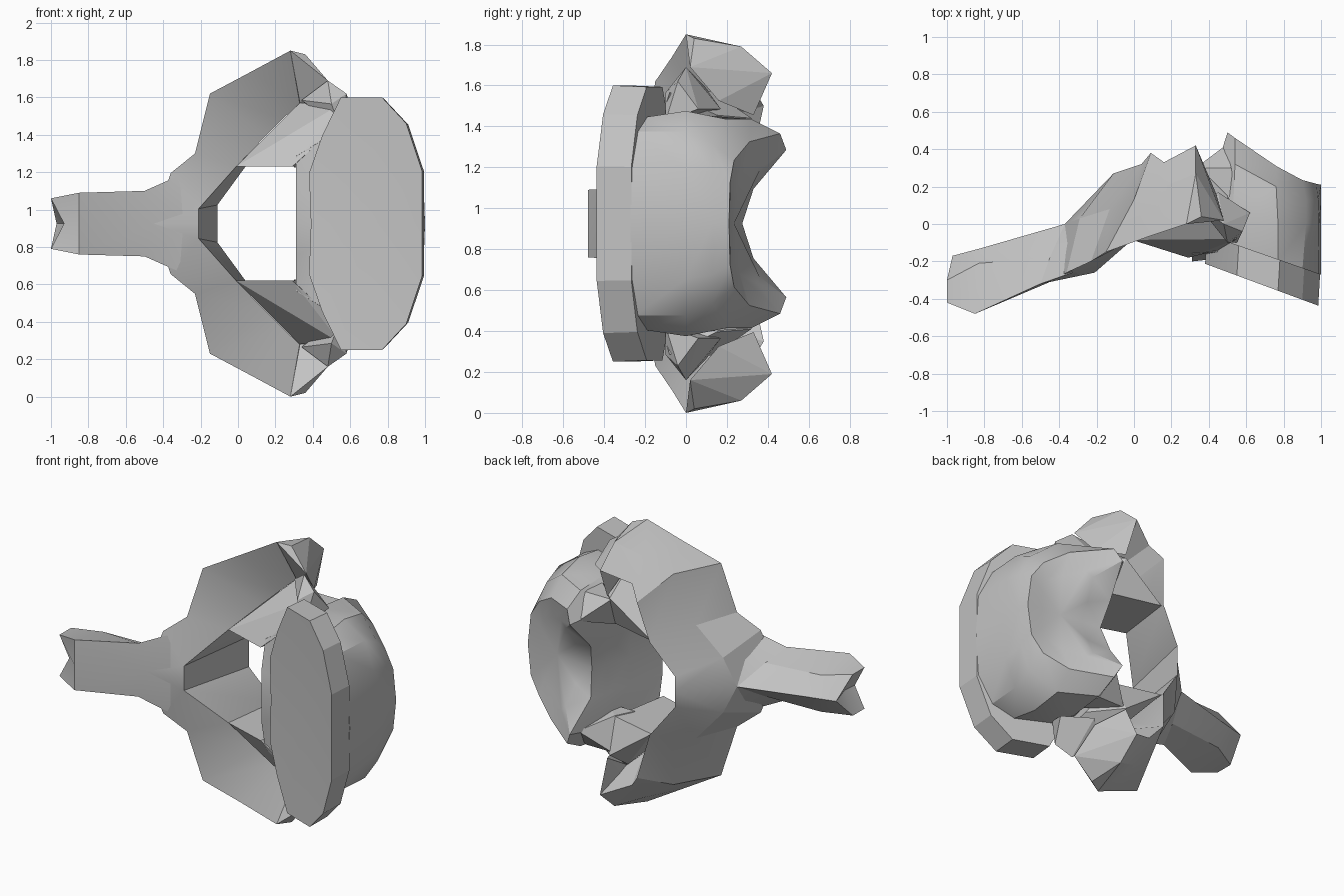
import bpy, bmesh, math

cube = bpy.data.objects.get("Cube")
if cube:
    bpy.data.objects.remove(cube)

MID = 0.925  # height of the symmetry plane; all heights below are measured from it

mat = bpy.data.materials.new("bone grey")
mat.use_nodes = True
grey = (0.55, 0.55, 0.55, 1)
mat.diffuse_color = grey
mat.node_tree.nodes["Principled BSDF"].inputs["Base Color"].default_value = grey


def finish(name, bm, angle):
    """Mirror the upper half downward, weld, and make the object."""
    geom = bmesh.ops.duplicate(bm, geom=bm.verts[:] + bm.edges[:] + bm.faces[:])["geom"]
    copies = [g for g in geom if isinstance(g, bmesh.types.BMVert)]
    for v in copies:
        v.co.z = -v.co.z
    bmesh.ops.reverse_faces(bm, faces=[g for g in geom if isinstance(g, bmesh.types.BMFace)])
    bmesh.ops.remove_doubles(bm, verts=bm.verts[:], dist=0.0005)
    bmesh.ops.recalc_face_normals(bm, faces=bm.faces[:])
    bmesh.ops.translate(bm, verts=bm.verts[:], vec=(0, 0, MID))
    mesh = bpy.data.meshes.new(name)
    bm.to_mesh(mesh)
    bm.free()
    obj = bpy.data.objects.new(name, mesh)
    bpy.context.collection.objects.link(obj)
    mesh.materials.append(mat)
    bpy.ops.object.select_all(action="DESELECT")
    obj.select_set(True)
    bpy.context.view_layer.objects.active = obj
    bpy.ops.object.shade_smooth_by_angle(angle=math.radians(angle))


def loft(name, sections, closed=False, caps=(None, None), angle=20):
    """Skin matching sections; each cap is a centre point or None."""
    bm = bmesh.new()
    rings = [[bm.verts.new(p) for p in s] for s in sections]
    count = len(rings[0])
    spans = [(i, (i + 1) % count) for i in range(count if closed else count - 1)]
    for a, b in zip(rings, rings[1:]):
        for i, j in spans:
            bm.faces.new((a[i], a[j], b[j], b[i]))
    for ring, centre in zip((rings[0], rings[-1]), caps):
        if centre:
            c = bm.verts.new(centre)
            for i, j in spans:
                bm.faces.new((ring[i], ring[j], c))
    finish(name, bm, angle)


def hull(name, points):
    """Wrap a convex lump around the points."""
    bm = bmesh.new()
    for p in points:
        bm.verts.new(p)
    res = bmesh.ops.convex_hull(bm, input=bm.verts[:])
    loose = {g for g in res["geom_interior"] + res["geom_unused"]
             if isinstance(g, bmesh.types.BMVert)}
    bmesh.ops.delete(bm, geom=list(loose), context="VERTS")
    finish(name, bm, 8)


# Forked process: front middle, front edge, back shoulder, back ridge
loft("forked_process", [
    [(-.21, -.26, 0), (-.33, -.26, .25), (-.3, -.06, .15), (-.25, .1, 0)],
    [(-.45, -.31, 0), (-.5, -.32, .175), (-.45, -.18, .11), (-.37, 0, 0)],
    [(-.85, -.48, 0), (-.85, -.48, .165), (-.83, -.21, .12), (-.82, -.13, 0)],
    [(-.93, -.42, 0), (-1, -.42, .135), (-1, -.3, .135), (-.97, -.17, 0)],
], caps=(None, (-.92, -.33, 0)))

# Arch around the hole: front outer, front inner, back inner, back outer
loft("arch", [
    [(-.45, -.31, 0), (-.21, -.26, 0), (-.11, .27, 0), (-.37, 0, 0)],
    [(-.36, -.26, .27), (-.21, -.26, .08), (-.11, .27, .1), (-.29, .03, .18)],
    [(-.23, -.2, .375), (-.01, -.085, .305), (.04, .32, .305), (-.13, .08, .37)],
    [(-.15, -.15, .695), (.15, .03, .47), (.09, .38, .575), (0, .13, .69)],
    [(.07, -.07, .812), (.24, .09, .56), (.16, .33, .66), (.16, .2, .79)],
    [(.28, 0, .925), (.33, .15, .645), (.33, .42, .735), (.33, .27, .865)],
], closed=True, caps=(None, (.32, .2, .78)))

# Bridges from the arch to the body
hull("bridge", [
    (-.01, -.085, .305), (.33, .13, .645), (.55, -.08, .64), (.45, -.14, .45),
    (.29, -.18, .305), (.04, .3, .305), (.36, .22, .305), (.33, .32, .515),
    (.5, .15, .53)])
hull("back_web", [
    (.3, .1, .3), (.33, .3, .5), (.36, .22, .3), (.49, .42, .36),
    (.52, .3, .5), (.55, .1, .5), (.5, .1, .3)])

# Rugged knobs beside the bridges
hull("upper_knob", [
    (.28, 0, .925), (.36, .04, .905), (.4, .08, .835), (.33, .27, .865),
    (.33, .42, .735), (.34, .33, .53), (.44, .16, .6), (.48, .02, .765),
    (.33, .13, .65)])
hull("side_knob", [
    (.34, .1, .66), (.48, 0, .765), (.58, -.04, .695), (.62, .06, .56),
    (.5, -.1, .64), (.45, .17, .56), (.55, -.1, .5)])

# Tilted front plate
outline = [(.39, 0), (.38, .27), (.45, .47), (.55, .675),
           (.77, .675), (.9, .535), (.985, .28), (.985, 0)]
front = [(x, -.22 - .37 * (x - .4), h) for x, h in outline]
back = [(x + .01, -.08 - .35 * (x - .45), h * .99) for x, h in outline]
loft("front_plate", [front, back],
     caps=((.68, -.3, 0), (.68, -.16, 0)), angle=15)

# Rounded body whose back face slants to two horns beside the hole
neck = [(.31, -.2, 0), (.31, -.2, .17), (.31, -.16, .36), (.54, -.14, .5),
        (.77, -.2, .52), (.9, -.25, .45), (.985, -.27, .27), (1, -.27, 0)]
waist = [(.39, .02, 0), (.385, .02, .18), (.39, .05, .38), (.53, .08, .53),
         (.77, 0, .55), (.92, 0, .45), (.99, 0, .27), (1, 0, 0)]
shoulder = [(.45, .17, 0), (.43, .2, .18), (.44, .3, .38), (.54, .32, .51),
            (.76, .2, .51), (.92, .13, .39), (.985, .13, .25), (1, .13, 0)]
rim = [(.49, .275, 0), (.46, .33, .17), (.5, .49, .36), (.54, .46, .44),
       (.76, .31, .4), (.9, .235, .31), (.975, .215, .2), (1, .21, 0)]
saddle = [(.62, .255, 0), (.6, .285, .13), (.62, .36, .26), (.66, .35, .29),
          (.78, .265, .25), (.87, .23, .2), (.9, .22, .13), (.9, .22, 0)]
loft("body", [neck, waist, shoulder, rim, saddle],
     caps=((.68, -.16, 0), (.77, .235, 0)), angle=35)
